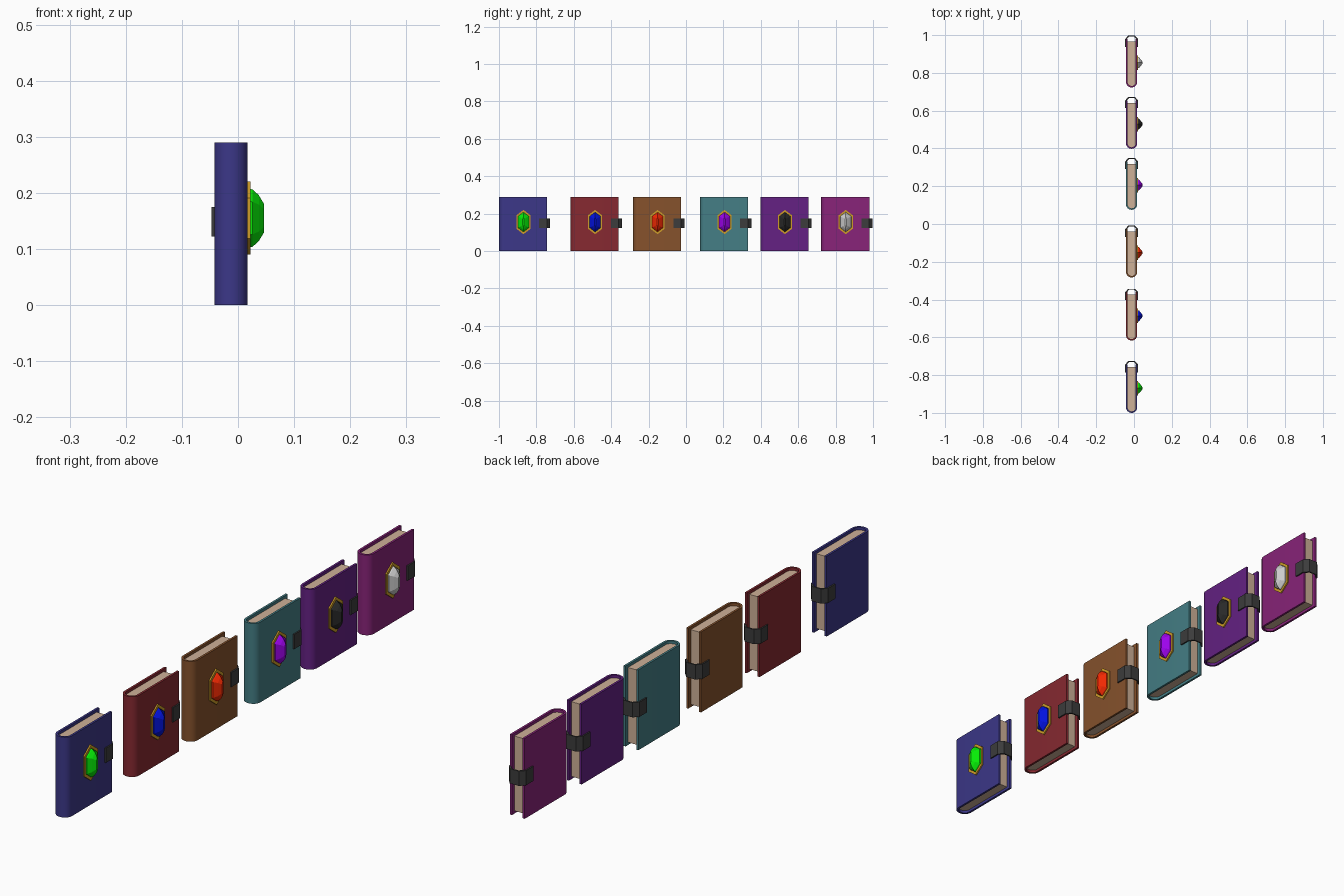
import bpy, bmesh
from math import sin, cos, pi, radians

if "Cube" in bpy.data.objects:
    bpy.data.objects.remove(bpy.data.objects["Cube"])


def material(name, rgb):
    # display colour (0-255) converted to linear
    m = bpy.data.materials.new(name)
    m.diffuse_color = [(c / 255) ** 2.2 for c in rgb] + [1]
    m.use_nodes = True
    m.node_tree.nodes["Principled BSDF"].inputs["Base Color"].default_value = m.diffuse_color
    return m


def loft(name, rings, mat, loop=False):
    # joins equal rings of points; capped at the ends unless the rings loop round
    bm = bmesh.new()
    vs = [[bm.verts.new(p) for p in ring] for ring in rings]
    n = len(vs[0])
    pairs = list(zip(vs, vs[1:])) + ([(vs[-1], vs[0])] if loop else [])
    for a, b in pairs:
        for i in range(n):
            j = (i + 1) % n
            bm.faces.new((a[i], a[j], b[j], b[i]))
    if not loop:
        bm.faces.new(vs[0])
        bm.faces.new(vs[-1])
    bmesh.ops.recalc_face_normals(bm, faces=bm.faces)
    mesh = bpy.data.meshes.new(name)
    bm.to_mesh(mesh)
    bm.free()
    mesh.materials.append(mat)
    ob = bpy.data.objects.new(name, mesh)
    bpy.context.collection.objects.link(ob)
    return ob


def prism(name, outline, y, z0, z1, mat):
    return loft(name, [[(px, y + py, z) for px, py in outline] for z in (z0, z1)], mat)


def smooth(ob):
    bpy.ops.object.select_all(action='DESELECT')
    ob.select_set(True)
    bpy.context.view_layer.objects.active = ob
    bpy.ops.object.shade_smooth_by_angle(angle=radians(35))


CX = -0.0125            # middle of the book thickness


def u_curve(r, depth, end):
    # rounded spine at low y, open towards the fore edge
    arc = [(CX - r * cos(pi * i / 12), 0.028 - depth * sin(pi * i / 12)) for i in range(13)]
    return [(CX - r, end)] + arc + [(CX + r, end)]


def hexagon(x, y, w, h, side):
    pts = [(0, h), (w, side), (w, -side), (0, -h), (-w, -side), (-w, side)]
    return [(x, y + a, 0.155 + b) for a, b in pts]


def clasp_half(w, tip):
    return [(w, 0.215), (w, tip - 0.018), (w - 0.016, tip)]


def mirrored(half):
    return half + [(-a, b) for a, b in reversed(half)]


cover_shape = u_curve(0.0295, 0.028, 0.257) + u_curve(0.0215, 0.02, 0.257)[::-1]
page_shape = u_curve(0.0217, 0.0202, 0.243)
clasp_shape = [(CX + a, b) for a, b in
               mirrored(clasp_half(0.0345, 0.274)) + mirrored(clasp_half(0.0293, 0.269))[::-1]]

paper = material("paper", (205, 175, 150))
gold = material("gold", (205, 155, 45))
iron = material("dark_metal", (62, 62, 62))

# start of each book along y, cover colour, gem colour
books = [(-1.0, (62, 58, 135), (15, 235, 15)),
         (-0.617, (133, 45, 52), (10, 25, 220)),
         (-0.283, (133, 83, 48), (240, 45, 10)),
         (0.075, (70, 125, 132), (155, 10, 235)),
         (0.398, (100, 38, 130), (45, 45, 45)),
         (0.723, (135, 40, 120), (195, 195, 195))]

for k, (y, cover_rgb, gem_rgb) in enumerate(books, 1):
    # cover and pages
    smooth(prism(f"cover_{k}", cover_shape, y, 0, 0.29, material(f"cover_{k}", cover_rgb)))
    smooth(prism(f"pages_{k}", page_shape, y, 0.01, 0.28, paper))
    # strap clasp round the fore edge
    prism(f"clasp_{k}", clasp_shape, y, 0.122, 0.175, iron)
    # gold setting
    gy = y + 0.131
    loft(f"gem_setting_{k}", [hexagon(0.016, gy, 0.038, 0.065, 0.036),
                              hexagon(0.022, gy, 0.038, 0.065, 0.036),
                              hexagon(0.022, gy, 0.030, 0.053, 0.030),
                              hexagon(0.016, gy, 0.030, 0.053, 0.030)], gold, True)
    # faceted gem
    loft(f"gem_{k}", [hexagon(0.016, gy, 0.030, 0.053, 0.030),
                      hexagon(0.026, gy, 0.029, 0.051, 0.029),
                      hexagon(0.037, gy, 0.016, 0.041, 0.024),
                      hexagon(0.046, gy, 0.004, 0.026, 0.016)],
         material(f"gem_{k}", gem_rgb))
